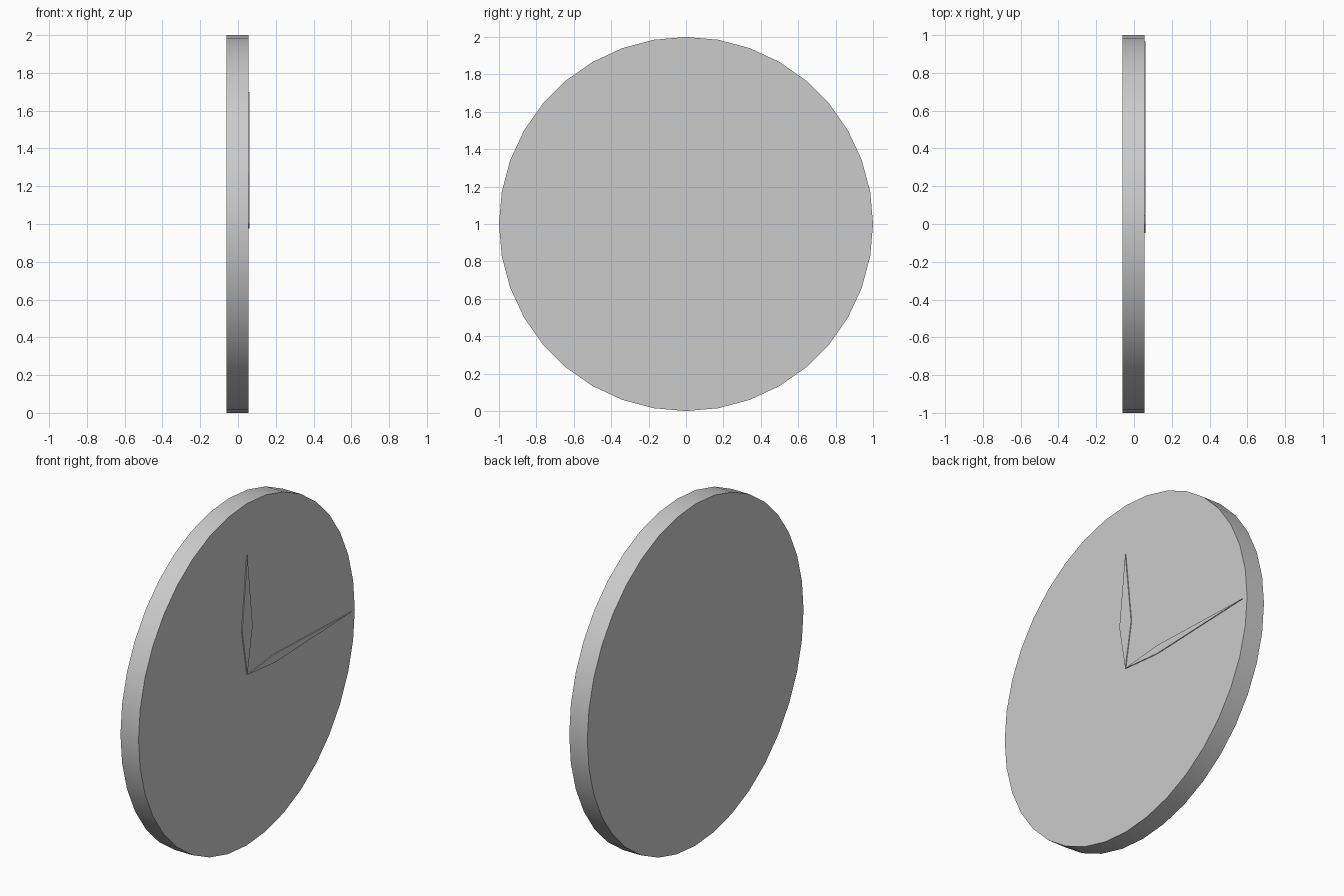
import bpy, bmesh, math

if "Cube" in bpy.data.objects:
    bpy.data.objects.remove(bpy.data.objects["Cube"])

BACK, FACE, FRONT = -0.061, 0.056, 0.061


def prism(name, outline, x0, x1):
    """Extrude a (y, z) outline along x."""
    bm = bmesh.new()
    face = bm.faces.new([bm.verts.new((x0, y, z)) for y, z in outline])
    ext = bmesh.ops.extrude_face_region(bm, geom=[face])
    moved = [v for v in ext["geom"] if isinstance(v, bmesh.types.BMVert)]
    bmesh.ops.translate(bm, verts=moved, vec=(x1 - x0, 0, 0))
    bmesh.ops.recalc_face_normals(bm, faces=bm.faces)
    mesh = bpy.data.meshes.new(name)
    bm.to_mesh(mesh)
    bm.free()
    ob = bpy.data.objects.new(name, mesh)
    bpy.context.collection.objects.link(ob)
    return ob


def hand(name, length, belly, half_width, angle):
    """Kite-shaped hand from the centre, turned clockwise from the top."""
    s, c = math.sin(angle), math.cos(angle)
    kite = [(0, 0), (half_width, belly), (0, length), (-half_width, belly)]
    return prism(name, [(u * c + v * s, 1 - u * s + v * c) for u, v in kite],
                 FACE, FRONT)


# Clock body: 36-sided disc facing +x
steps = [math.radians(10 * i) for i in range(36)]
body = prism("clock_body", [(math.cos(a), 1 + math.sin(a)) for a in steps], BACK, FACE)
bpy.context.view_layer.objects.active = body
body.select_set(True)
bpy.ops.object.shade_smooth_by_angle(angle=math.radians(30))

# Hands
hand("hour_hand", 0.70, 0.27, 0.048, 0)
hand("minute_hand", 0.965, 0.26, 0.025, math.pi / 2)
